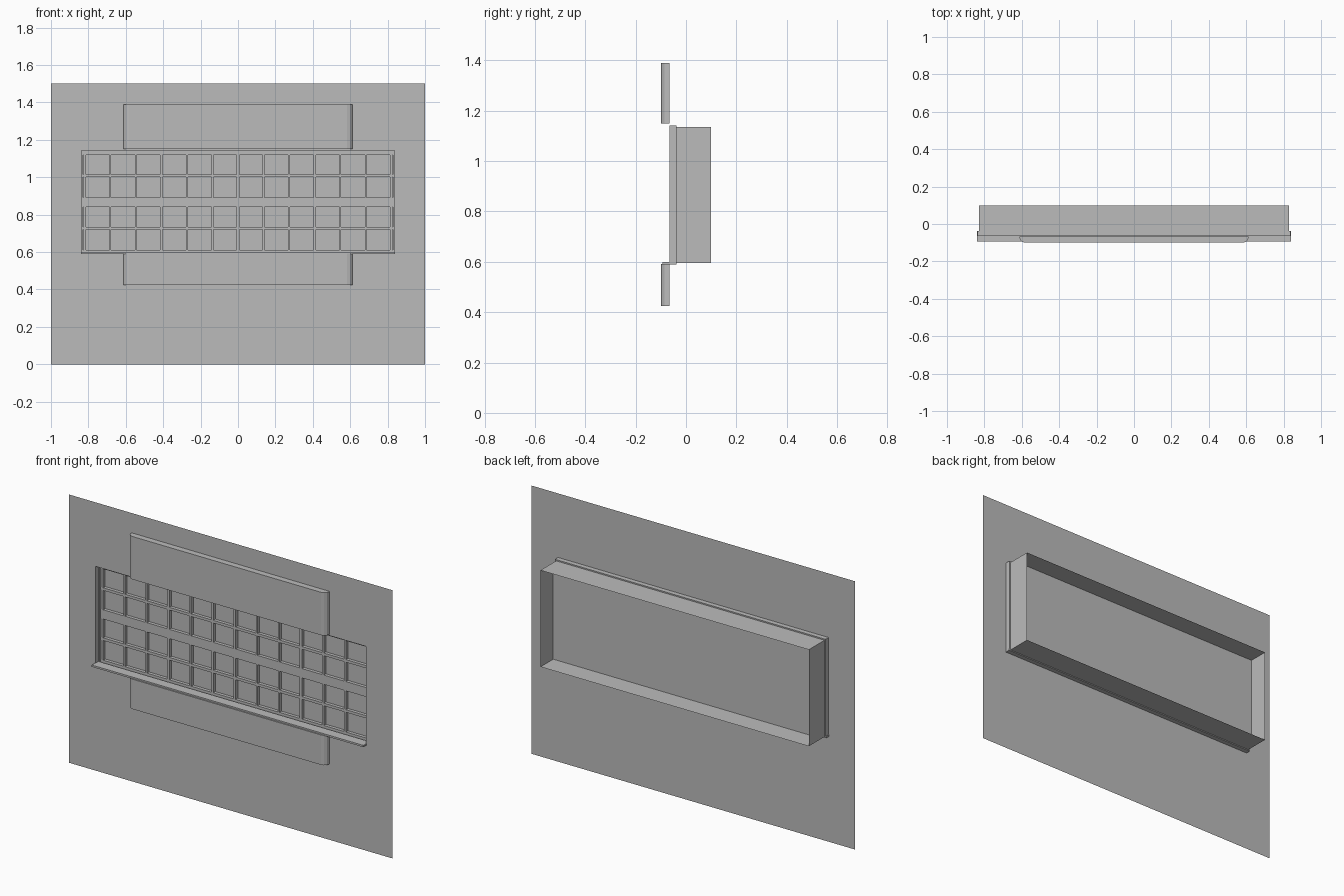
import bpy, bmesh

cube = bpy.data.objects.get("Cube")
if cube:
    bpy.data.objects.remove(cube, do_unlink=True)

grey = bpy.data.materials.new("plain grey")
grey.use_nodes = True
colour = (0.5, 0.5, 0.5, 1)
grey.diffuse_color = colour
for node in grey.node_tree.nodes:
    if node.type == 'BSDF_PRINCIPLED':
        node.inputs["Base Color"].default_value = colour


def finish(name, bm):
    mesh = bpy.data.meshes.new(name)
    bm.to_mesh(mesh)
    bm.free()
    mesh.materials.append(grey)
    obj = bpy.data.objects.new(name, mesh)
    bpy.context.collection.objects.link(obj)
    return obj


def add_box(bm, x0, x1, y0, y1, z0, z1):
    verts = bmesh.ops.create_cube(bm, size=1)["verts"]
    for v in verts:
        v.co.x = x1 if v.co.x > 0 else x0
        v.co.y = y1 if v.co.y > 0 else y0
        v.co.z = z1 if v.co.z > 0 else z0


def loft(name, rings, cap=False):
    """Join rectangles given as (half width, bottom, top, y)."""
    bm = bmesh.new()
    loops = [[bm.verts.new(p) for p in
              ((-w, y, b), (w, y, b), (w, y, t), (-w, y, t))]
             for w, b, t, y in rings]
    for a, c in zip(loops, loops[1:]):
        for i in range(4):
            j = (i + 1) % 4
            bm.faces.new((a[i], a[j], c[j], c[i]))
    if cap:
        bm.faces.new(loops[-1])
    return finish(name, bm)


WALL, STEP, BARS, BACK, REAR = -0.065, -0.038, -0.03, -0.012, 0.1
HOLE = (0.837, 0.592, 1.142)
BODY = (0.83, 0.595, 1.135)

# Wall sheet with the window opening
loft("wall", [(1, 0, 1.5, WALL), (*HOLE, WALL)])

# Stepped casing, open at the rear
loft("window_casing", [(*HOLE, WALL), (*HOLE, STEP), (*BODY, STEP), (*BODY, REAR)])

# Backing sheet behind the lattice
loft("window_backing", [(*BODY, BACK - 0.001), (*BODY, BACK)], cap=True)

# Lattice: rails between four rows, posts between twelve columns
rows = [(0.61, 0.72), (0.735, 0.84), (0.892, 1.0), (1.015, 1.12)]
edges = [BODY[1]] + [z for row in rows for z in row] + [BODY[2]]
bm = bmesh.new()
for low, high in zip(edges[::2], edges[1::2]):
    add_box(bm, -BODY[0], BODY[0], BARS, BACK, low, high)
pitch = 1.64 / 12
for low, high in rows:
    for i in range(13):
        x = -0.82 + i * pitch
        half = 0.007 if i % 3 == 0 else 0.005
        add_box(bm, x - half, x + half, BARS, BACK, low, high)
finish("window_lattice", bm)

# Projecting sill
bm = bmesh.new()
add_box(bm, -0.84, 0.84, -0.093, STEP, 0.59, 0.6)
finish("window_sill", bm)

# Panels above and below, with rounded front corners at each end
for name, low, high in (("upper_panel", 1.15, 1.39), ("lower_panel", 0.425, 0.592)):
    bm = bmesh.new()
    add_box(bm, -0.613, 0.613, -0.1, WALL - 0.001, low, high)
    corners = [e for e in bm.edges
               if all(v.co.y < -0.09 for v in e.verts)
               and abs(e.verts[0].co.z - e.verts[1].co.z) > 0.1]
    bmesh.ops.bevel(bm, geom=corners, offset=0.03, segments=3,
                    profile=0.5, affect='EDGES')
    finish(name, bm)
